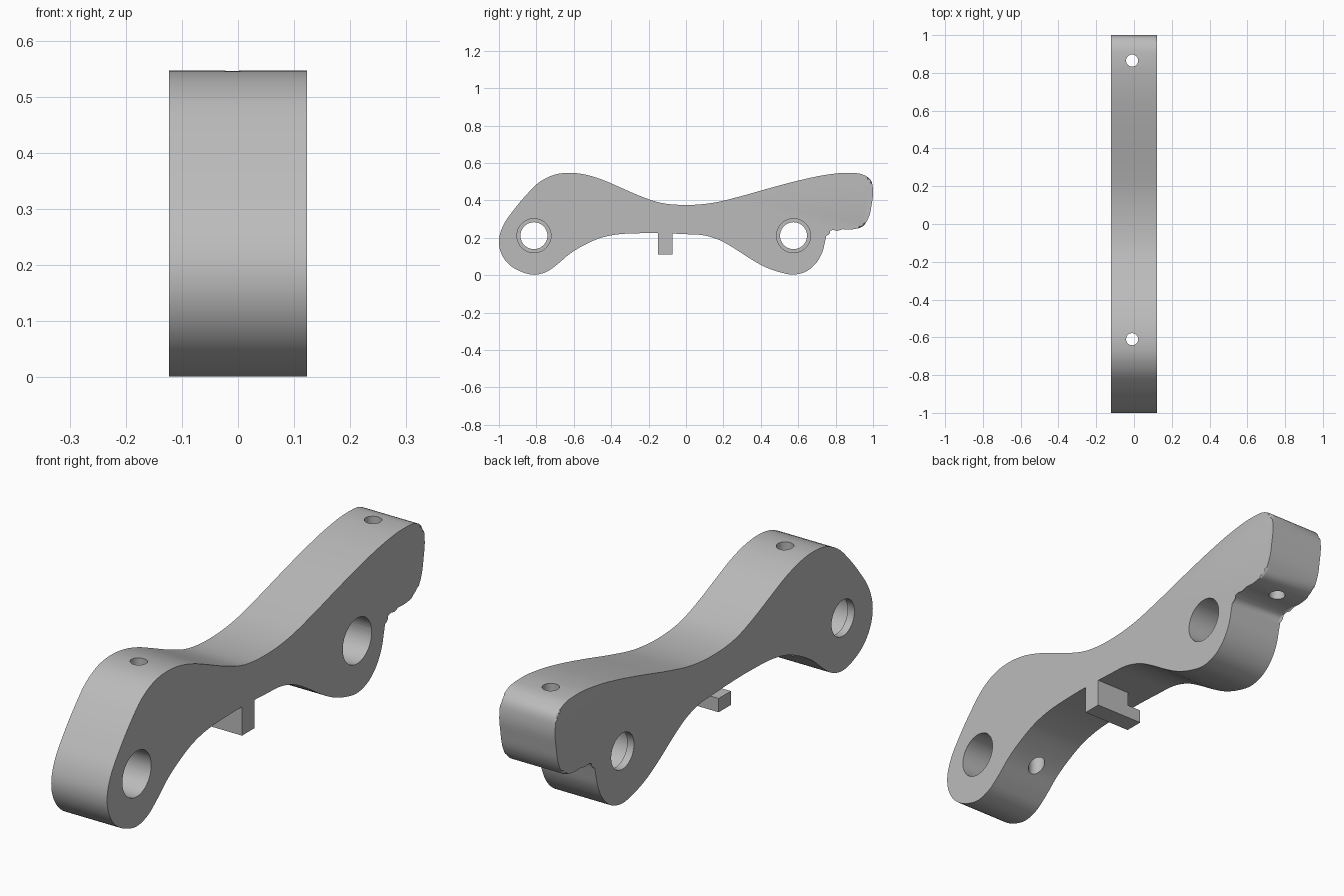
import bpy, bmesh, math
from mathutils import Matrix, Vector

HALF = 0.123      # half of the body thickness
EDGE = 0.01       # rounding of the outer edges
SAMPLES = 4       # curve steps between profile points

# Side outline (y, z): over the top from front to back, then back underneath
OUTLINE = [
    (-1, .19), (-.98, .26), (-.92, .35), (-.853, .43), (-.78, .5), (-.7, .538),
    (-.62, .547), (-.54, .538), (-.46, .515), (-.36, .473), (-.25, .425),
    (-.14, .388), (0, .375), (.14, .386), (.29, .421), (.45, .466), (.61, .508),
    (.74, .535), (.87, .547), (.945, .538), (.987, .51), (1, .457), (.993, .38),
    (.976, .307), (.944, .26), (.89, .245), (.785, .242), (.758, .228),
    (.746, .19), (.73, .126), (.698, .067), (.65, .024), (.58, .003), (.5, .016),
    (.42, .045), (.34, .09), (.26, .142), (.18, .187), (.1, .212), (0, .219),
    (-.25, .224), (-.38, .216), (-.46, .198), (-.54, .163), (-.62, .115),
    (-.69, .056), (-.745, .018), (-.81, .002), (-.88, .018), (-.945, .056),
    (-.98, .1), (-.997, .145),
]


def smooth_loop(points):
    """Closed curve through the points, with tangents suited to uneven spacing."""
    pts = [Vector(p) for p in points]
    n = len(pts)
    gap = [(pts[(i + 1) % n] - pts[i]).length for i in range(n)]
    slope = [(pts[(i + 1) % n] - pts[i]) / gap[i] for i in range(n)]
    tan = [(slope[i - 1] * gap[i] + slope[i] * gap[i - 1]) / (gap[i] + gap[i - 1])
           for i in range(n)]
    result = []
    for i in range(n):
        j = (i + 1) % n
        for k in range(SAMPLES):
            t = k / SAMPLES
            h = t * t * (3 - 2 * t)
            result.append(pts[i] * (1 - h) + pts[j] * h
                          + tan[i] * gap[i] * t * (1 - t) ** 2
                          - tan[j] * gap[i] * t * t * (1 - t))
    return result


def make_object(name, bm, material=None):
    bmesh.ops.recalc_face_normals(bm, faces=bm.faces)
    mesh = bpy.data.meshes.new(name)
    bm.to_mesh(mesh)
    bm.free()
    obj = bpy.data.objects.new(name, mesh)
    bpy.context.collection.objects.link(obj)
    if material:
        mesh.materials.append(material)
    return obj


def extrude_profile(bm, ring, axis, start, end):
    """Extrude a flat ring of points along an axis and return the two caps."""
    rows = [[bm.verts.new(axis(p, d)) for p in ring] for d in (start, end)]
    n = len(ring)
    for i in range(n):
        j = (i + 1) % n
        bm.faces.new((rows[0][i], rows[0][j], rows[1][j], rows[1][i]))
    return [bm.faces.new(row) for row in rows]


def select_only(obj):
    bpy.ops.object.select_all(action='DESELECT')
    obj.select_set(True)
    bpy.context.view_layer.objects.active = obj


def drill(target, centre, radius, length, rotation):
    """Cut a round hole and remove the cutter."""
    bm = bmesh.new()
    bmesh.ops.create_cone(bm, cap_ends=True, segments=40, radius1=radius,
                          radius2=radius, depth=length,
                          matrix=Matrix.Translation(centre) @ rotation)
    cutter = make_object("hole_cutter", bm)
    cutter.hide_render = True
    mod = target.modifiers.new("hole", 'BOOLEAN')
    mod.operation = 'DIFFERENCE'
    mod.solver = 'EXACT'
    mod.object = cutter
    select_only(target)
    bpy.ops.object.modifier_apply(modifier=mod.name)
    bpy.data.objects.remove(cutter, do_unlink=True)


cube = bpy.data.objects.get("Cube")
if cube:
    bpy.data.objects.remove(cube, do_unlink=True)

grey = bpy.data.materials.new("plain_grey")
grey.use_nodes = True
colour = (.5, .5, .5, 1)
grey.diffuse_color = colour
grey.node_tree.nodes["Principled BSDF"].inputs["Base Color"].default_value = colour

# Body: extruded outline with softened side edges
bm = bmesh.new()
caps = extrude_profile(bm, smooth_loop(OUTLINE),
                       lambda p, d: (d, p.x, p.y), -HALF, HALF)
rim = [e for cap in caps for e in cap.edges]
bmesh.ops.bevel(bm, geom=rim, offset=EDGE, segments=3, profile=.5, affect='EDGES')
body = make_object("body", bm, grey)

# Stepped pivot bores: wide from the left side, narrow lip on the right side
sideways = Matrix.Rotation(math.pi / 2, 4, 'Y')
LIP = .03
for y in (-.813, .575):
    drill(body, (LIP, y, .211), .091, HALF * 2, sideways)
    drill(body, (0, y, .211), .072, HALF * 3, sideways)

# Vertical bolt holes
for y in (-.61, .865):
    drill(body, (-.01, y, .35), .032, 1, Matrix.Identity(4))

select_only(body)
bpy.ops.object.shade_smooth_by_angle(angle=math.radians(24))

# Hooked tab below the middle: a block with a thin arm reaching sideways
bm = bmesh.new()
hook = [Vector(p) for p in ((HALF, .11), (HALF, .235), (-.03, .235),
                            (-.03, .165), (-.093, .165), (-.093, .11))]
extrude_profile(bm, hook, lambda p, d: (p.x, d, p.y), -.15, -.073)
make_object("hooked_tab", bm, grey)
